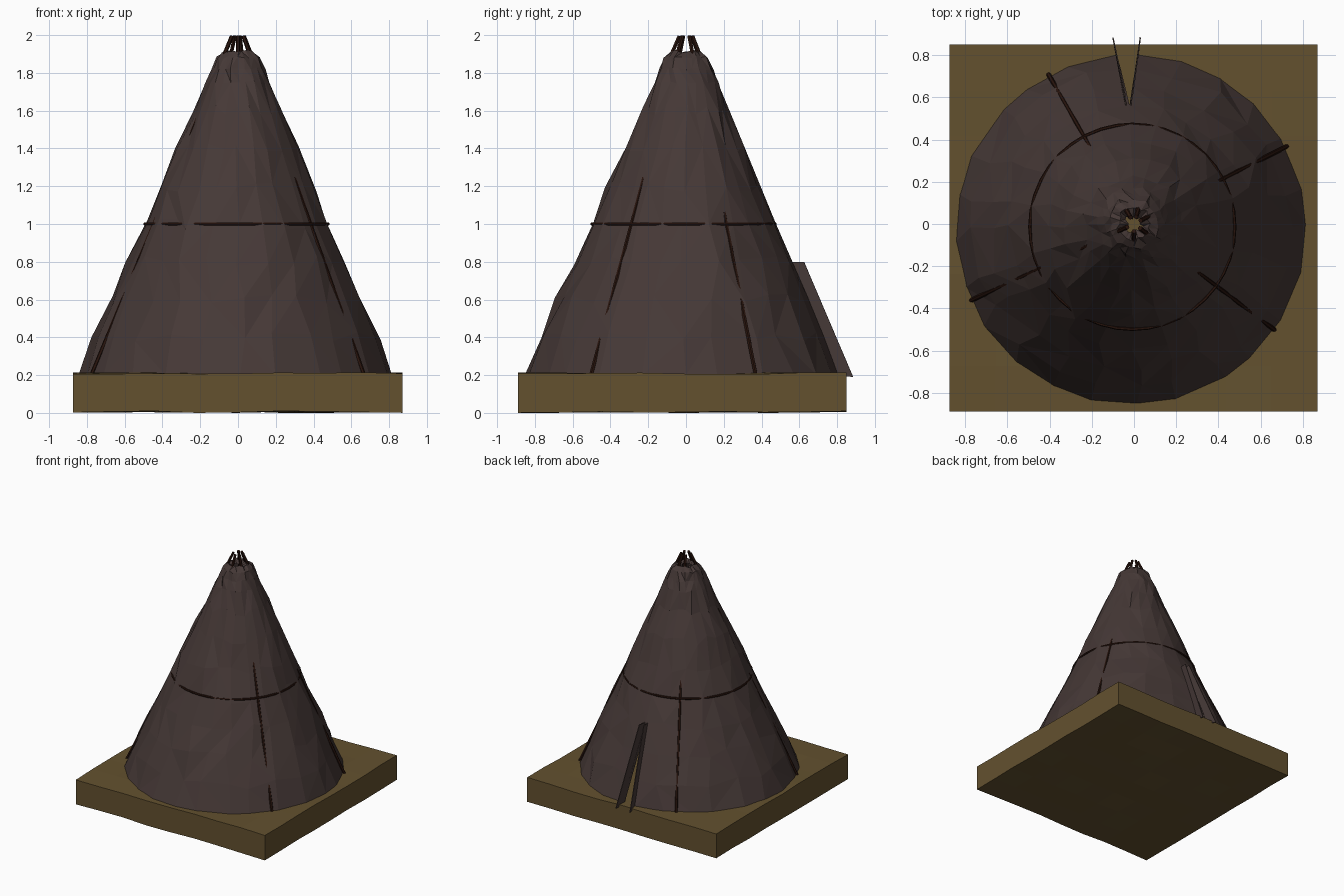
import bpy, bmesh, random
from math import sin, cos, radians, pi, asin, tau
from mathutils import Vector

if "Cube" in bpy.data.objects:
    bpy.data.objects.remove(bpy.data.objects["Cube"])

random.seed(4)


def material(name, rgb):
    m = bpy.data.materials.new(name)
    m.diffuse_color = (*rgb, 1)
    m.use_nodes = True
    m.node_tree.nodes["Principled BSDF"].inputs["Base Color"].default_value = m.diffuse_color
    return m


HIDE = material("hide", (0.06, 0.04, 0.037))
EARTH = material("earth", (0.125, 0.082, 0.028))
WOOD = material("wood", (0.022, 0.007, 0.004))


def finish(bm, name, mat):
    bmesh.ops.recalc_face_normals(bm, faces=bm.faces)
    me = bpy.data.meshes.new(name)
    bm.to_mesh(me)
    bm.free()
    me.materials.append(mat)
    ob = bpy.data.objects.new(name, me)
    bpy.context.collection.objects.link(ob)
    return ob


def lerp_profile(z, pts):
    for (z0, r0), (z1, r1) in zip(pts, pts[1:]):
        if z <= z1:
            return r0 + (r1 - r0) * (z - z0) / (z1 - z0)
    return pts[-1][1]


def centre(z):
    t = (z - 0.2) / 1.7
    return Vector((-0.015 * (1 - t), -0.025 * (1 - t), z))


PROFILE = [(0.2, 0.832), (0.4, 0.755), (0.6, 0.67), (0.8, 0.58), (1.0, 0.49), (1.2, 0.405),
           (1.4, 0.32), (1.6, 0.235), (1.75, 0.17), (1.82, 0.14), (1.88, 0.115), (1.915, 0.075)]

# Slightly uneven square of ground
bm = bmesh.new()
bmesh.ops.create_cube(bm, size=1)
bmesh.ops.subdivide_edges(bm, edges=bm.edges[:], cuts=7, use_grid_fill=True)
for v in bm.verts:
    x, y, z = v.co
    bump = random.uniform(-0.005, 0.005)
    v.co = (x * 1.745 - 0.002, y * 1.74 - 0.02, 0.11 + z * 0.2 + (bump if abs(z) > 0.49 else 0))
low = min(v.co.z for v in bm.verts)
for v in bm.verts:
    if v.co.z < 0.03:
        v.co.z -= low
finish(bm, "ground_block", EARTH)

# Faceted tent cover with a narrow triangular door slit at the back
SIDES = 24
bm = bmesh.new()
rows = []
for k, (z, r) in enumerate(PROFILE + [(1.89, 0.035)]):
    gap = asin(max(0, 0.05 * (0.8 - z) / 0.6) / r)
    row = []
    for i in range(SIDES + 1):
        a = pi / 2 + 0.02 + gap + (tau - 2 * gap) * i / SIDES
        edge = i in (0, SIDES)
        wob = 0 if edge else random.uniform(-1, 1)
        rr = r + wob * (0.004 if k == 0 else 0.012)
        dz = 0 if k == 0 or edge else random.uniform(-1, 1) * (0.03 if z < 1.7 else 0.008)
        rr -= dz * 0.43
        if not edge:
            a += random.uniform(-0.05, 0.05)
        row.append(bm.verts.new(centre(z) + Vector((rr * cos(a), rr * sin(a), dz))))
    rows.append(row)
for lo, hi in zip(rows, rows[1:]):
    for i in range(SIDES):
        a, b, c, d = lo[i], lo[i + 1], hi[i + 1], hi[i]
        if random.random() < 0.5:
            bm.faces.new((a, b, c))
            bm.faces.new((a, c, d))
        else:
            bm.faces.new((a, b, d))
            bm.faces.new((b, c, d))
bmesh.ops.remove_doubles(bm, verts=bm.verts[:], dist=0.0005)
finish(bm, "tent_cover", HIDE)

# Door flaps folded outward along both slit edges
for name, top_in, top_out, low_in, low_out in (
        ("door_flap_left", -0.035, -0.045, -0.082, -0.10),
        ("door_flap_right", -0.02, -0.005, 0.018, 0.03)):
    bm = bmesh.new()
    pts = [(top_in, 0.54, 0.8), (top_out, 0.625, 0.8), (low_out, 0.885, 0.19), (low_in, 0.79, 0.2)]
    bm.faces.new([bm.verts.new(p) for p in pts])
    ob = finish(bm, name, HIDE)
    mod = ob.modifiers.new("thickness", "SOLIDIFY")
    mod.thickness = 0.006
    mod.offset = 0


def tube(name, pts, radius, cyclic=False):
    cu = bpy.data.curves.new(name, "CURVE")
    cu.dimensions = "3D"
    cu.bevel_depth = radius
    cu.bevel_resolution = 1
    cu.use_fill_caps = True
    sp = cu.splines.new("POLY")
    sp.points.add(len(pts) - 1)
    for p, co in zip(sp.points, pts):
        p.co = (*co, 1)
    sp.use_cyclic_u = cyclic
    sp.use_smooth = False
    cu.materials.append(WOOD)
    bpy.context.collection.objects.link(bpy.data.objects.new(name, cu))


# Poles leaning together and showing through the cover here and there
for n, (deg, r) in enumerate(((28, 0.84), (74, 0.79), (118, 0.833), (204, 0.833), (270, 0.79), (325, 0.833))):
    d = Vector((cos(radians(deg)), sin(radians(deg)), 0))
    tube(f"pole_{n + 1}", [centre(0.2) + d * r, Vector((0, 0, 1.995)) + d * 0.035], 0.011)

# Bracing hoop half way up
c = centre(1.0)
tube("bracing_hoop", [c + Vector((0.486 * cos(tau * i / 40), 0.486 * sin(tau * i / 40), 0)) for i in range(40)],
     0.008, True)
